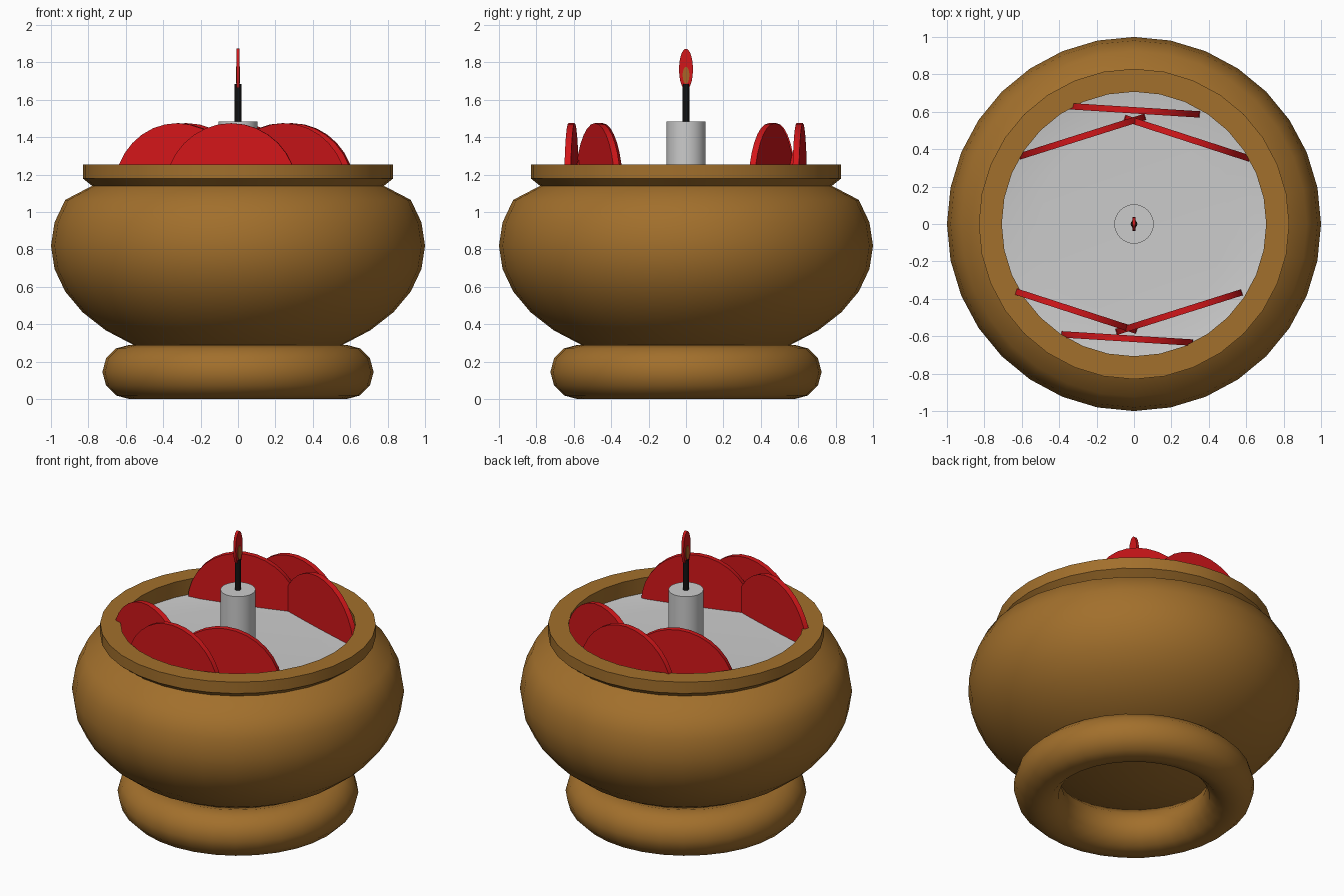
import bpy, bmesh
from math import sin, cos, pi, radians

if "Cube" in bpy.data.objects:
    bpy.data.objects.remove(bpy.data.objects["Cube"])

def material(name, rgb):
    m = bpy.data.materials.new(name)
    m.diffuse_color = (*rgb, 1)
    m.use_nodes = True
    m.node_tree.nodes["Principled BSDF"].inputs["Base Color"].default_value = m.diffuse_color
    return m

BROWN = material("brown_clay", (0.36, 0.16, 0.025))
RED = material("red", (0.65, 0.008, 0.01))
ORANGE = material("orange", (0.40, 0.13, 0.02))
BLACK = material("black", (0.006, 0.006, 0.006))

def finish(ob, name, mat=None, angle=40):
    ob.name = name
    if mat:
        ob.data.materials.append(mat)
    bpy.ops.object.select_all(action='DESELECT')
    ob.select_set(True)
    bpy.context.view_layer.objects.active = ob
    bpy.ops.object.shade_smooth_by_angle(angle=radians(angle))
    return ob

def lathe(name, profile, mat=None, n=32):
    """Revolve (radius, z) points around z; radius 0 makes a pole."""
    bm = bmesh.new()
    rings = []
    for r, z in profile:
        count = 1 if r == 0 else n
        rings.append([bm.verts.new((r * cos(2 * pi * i / n), r * sin(2 * pi * i / n), z))
                      for i in range(count)])
    for a, b in zip(rings, rings[1:]):
        for i in range(n):
            j = (i + 1) % n
            quad = [a[i % len(a)], a[j % len(a)], b[j % len(b)], b[i % len(b)]]
            bm.faces.new(list(dict.fromkeys(quad)))
    bmesh.ops.recalc_face_normals(bm, faces=bm.faces)
    me = bpy.data.meshes.new(name)
    bm.to_mesh(me)
    bm.free()
    ob = bpy.data.objects.new(name, me)
    bpy.context.collection.objects.link(ob)
    return finish(ob, name, mat)

def upright_disc(name, loc, half_w, half_h, thick, turn, mat):
    """Thin elliptical plate standing on edge, facing y before turning about z."""
    bpy.ops.mesh.primitive_cylinder_add(vertices=32, radius=1, depth=1)
    ob = bpy.context.object
    ob.scale = (half_w, half_h, thick)
    ob.rotation_euler = (pi / 2, 0, radians(turn))
    ob.location = loc
    return finish(ob, name, mat)

# Foot ring
bpy.ops.mesh.primitive_torus_add(major_radius=0.58, minor_radius=0.145,
                                 major_segments=32, minor_segments=12,
                                 location=(0, 0, 0.145))
finish(bpy.context.object, "foot_ring", BROWN)

# Bowl: squashed sphere, pinched neck, flat rim and inner wall
step = pi / 16
profile = [(0, 0.18)] + [(cos(k * step), 0.82 + 0.64 * sin(k * step)) for k in range(-7, 3)]
profile += [(0.78, 1.14), (0.83, 1.18), (0.83, 1.255), (0.707, 1.255), (0.72, 1.12)]
lathe("bowl", profile, BROWN)

# Wax filling, slightly dished, and candle
lathe("wax", [(0, 1.13), (0.5, 1.132), (0.65, 1.138), (0.735, 1.15), (0.735, 1.08), (0, 1.08)])
lathe("candle", [(0, 1.1), (0.105, 1.1), (0.105, 1.485), (0, 1.485)])

# Wick and flame
lathe("wick", [(0, 1.45), (0.018, 1.45), (0.018, 1.685), (0, 1.685)], BLACK, 12)
upright_disc("flame_outer", (0, 0, 1.763), 0.037, 0.11, 0.018, 90, RED)
upright_disc("flame_inner", (0, 0, 1.732), 0.018, 0.045, 0.024, 90, ORANGE)

# Petals: three at the back, the same three turned half way round at the front
petals = [(0.0, 0.608, -3.6), (-0.277, 0.467, 17.5), (0.285, 0.458, -18)]
for i, (x, y, turn) in enumerate(petals, 1):
    upright_disc(f"back_petal_{i}", (x, y, 1.112), 0.355, 0.363, 0.034, turn, RED)
    upright_disc(f"front_petal_{i}", (-0.036 - x, -0.004 - y, 1.112), 0.355, 0.363, 0.034, turn, RED)
